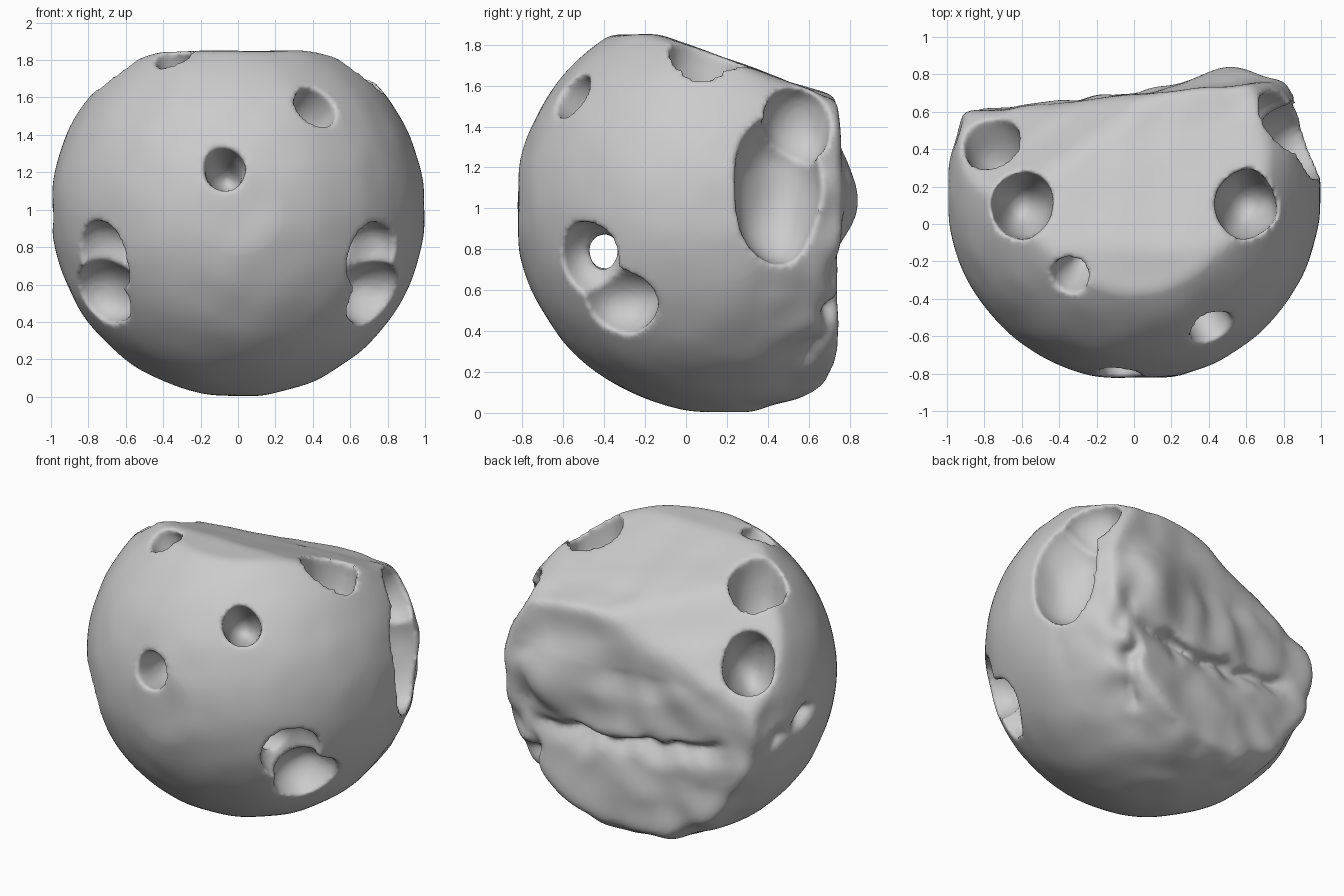
import bpy, bmesh, math
from mathutils import Vector, noise

if "Cube" in bpy.data.objects:
    bpy.data.objects.remove(bpy.data.objects["Cube"])

C = Vector((0, 0.16, 1.0))          # centre of the parent ball

# Planes that flatten the ball: (normal, point)
PLANES = [(Vector(n).normalized(), Vector(p)) for n, p in [
    ((0, 0.34, 0.94), (0, -0.13, 1.85)),        # sloping top
    ((-0.35, 0.7, 0.62), (-0.75, 0.44, 1.35)),  # back left chamfer
    ((-0.1, 1, 0), (0, 0.69, 0.8)),             # broken back
    ((0, 0, 1), (0, 0, 1.85)),
    ((0, 0, -1), (0, 0, 0)),
    ((0, -1, 0), (0, -0.82, 0)),
    ((1, 0, 0), (1, 0, 0)),
    ((-1, 0, 0), (-1, 0, 0))]]

# Crevices on the back
CREVICES = [
    [(0.68, 0.68, 0.75), (0.3, 0.7, 0.66), (-0.2, 0.68, 0.72),
     (-0.6, 0.62, 0.76), (-0.88, 0.45, 0.9), (-0.98, 0.15, 1.0)],
    [(0.6, 0.58, 1.5), (0.72, 0.66, 1.0), (0.66, 0.7, 0.65),
     (0.62, 0.7, 0.4), (0.58, 0.6, 0.17)]]


def seg_dist(p, a, b):
    ab = b - a
    t = max(0, min(1, (p - a).dot(ab) / ab.length_squared))
    return (p - a - ab * t).length


def surface(d):
    """Point on the flattened, creviced ball in direction d."""
    r = 1.0
    for i, (n, q) in enumerate(PLANES):
        k = d.dot(n)
        if k > 0.05:
            s = (q - C).dot(n) / k
            w = 0.05 if i < 3 else 0.015
            h = max(w - abs(r - s), 0) / w
            r = min(r, s) - h * h * w * 0.25
    p = C + d * r
    # cap bulging from the back
    e = (p - Vector((0.42, 0.73, 1.06))).length
    r += 0.13 * math.exp(-(e / 0.2) ** 2)
    # folds, stronger at the back
    back = max(0, min(1, (p.y - 0.25) / 0.3))
    r += noise.noise(p * 5) * (0.006 + 0.03 * back * (0.4 if p.z > 1.2 else 1))
    wob = noise.noise_vector(p * 6) * 0.07
    for line in CREVICES:
        pts = [Vector(v) for v in line]
        dist = min(seg_dist(p + wob, a, b) for a, b in zip(pts, pts[1:]))
        r -= 0.12 * math.exp(-(dist / 0.055) ** 2)
    return C + d * r


# Main rock
bm = bmesh.new()
bmesh.ops.create_icosphere(bm, subdivisions=6, radius=1)
for v in bm.verts:
    v.co = surface(v.co.normalized())
mesh = bpy.data.meshes.new("hollowed_rock")
bm.to_mesh(mesh)
bm.free()
rock = bpy.data.objects.new("hollowed_rock", mesh)
bpy.context.collection.objects.link(rock)

group = bpy.data.collections.new("hole_cutters")
bpy.context.scene.collection.children.link(group)


def pit(name, loc, size, aim=None):
    """Ellipsoid cutter; its local z points along aim."""
    b = bmesh.new()
    bmesh.ops.create_icosphere(b, subdivisions=4, radius=1)
    aim = Vector(aim) if aim else Vector((0, 0, 1))
    rot = aim.to_track_quat('Z', 'Y')
    for v in b.verts:
        q = Vector((v.co.x * size[0], v.co.y * size[1], v.co.z * size[2]))
        v.co = rot @ q + Vector(loc)
        v.co += noise.noise_vector(v.co * 4) * 0.025
    m = bpy.data.meshes.new(name)
    b.to_mesh(m)
    b.free()
    o = bpy.data.objects.new(name, m)
    group.objects.link(o)
    o.hide_render = True
    o.hide_viewport = False
    return o


def burrow(name, loc, radius, depth):
    pit(name, loc, (radius, radius, depth), Vector(loc) - C)


cutters_small = [
    ("front_hole", (-0.08, -0.82, 1.23), 0.115, 0.38),
    ("upper_front_hole", (0.41, -0.55, 1.55), 0.12, 0.32),
    ("crown_hole", (-0.33, -0.27, 1.78), 0.1, 0.25)]
for c in cutters_small:
    burrow(*c)

# Paired holes on the crown and the lower front
for s, side in ((1, "right"), (-1, "left")):
    pit(side + "_crown_hole", (s * 0.6, 0.1, 1.7), (0.165, 0.18, 0.4))
    pit(side + "_low_hole_top", (s * 0.71, -0.46, 0.75), (0.2, 0.17, 0.19))
    pit(side + "_low_hole_base", (s * 0.72, -0.32, 0.55), (0.2, 0.21, 0.18))
# Passage joining both low holes
pit("cross_passage", (0, -0.4, 0.79), (0.1, 0.12, 0.8), (1, 0, 0))
# Back left hole and the large side hollow
pit("back_left_hole", (-0.76, 0.43, 1.34), (0.16, 0.2, 0.34), (-0.4, 0.7, 0.6))
pit("side_hollow", (0.93, 0.45, 1.1), (0.28, 0.22, 0.36))
pit("side_hollow_top", (0.78, 0.55, 1.42), (0.18, 0.17, 0.2))

mod = rock.modifiers.new("holes", 'BOOLEAN')
mod.operation = 'DIFFERENCE'
mod.operand_type = 'COLLECTION'
mod.collection = group
mod.solver = 'EXACT'
mod.use_self = True

# Soften the rims
rm = rock.modifiers.new("even", 'REMESH')
rm.mode = 'VOXEL'
rm.voxel_size = 0.018
rm.use_smooth_shade = True
sm = rock.modifiers.new("soft", 'SMOOTH')
sm.factor = 0.5
sm.iterations = 4

# Apply and drop the cutters
dg = bpy.context.evaluated_depsgraph_get()
done = bpy.data.meshes.new_from_object(rock.evaluated_get(dg))
rock.modifiers.clear()
rock.data = done
for o in list(group.objects):
    bpy.data.objects.remove(o)
bpy.data.collections.remove(group)
for p in rock.data.polygons:
    p.use_smooth = True
